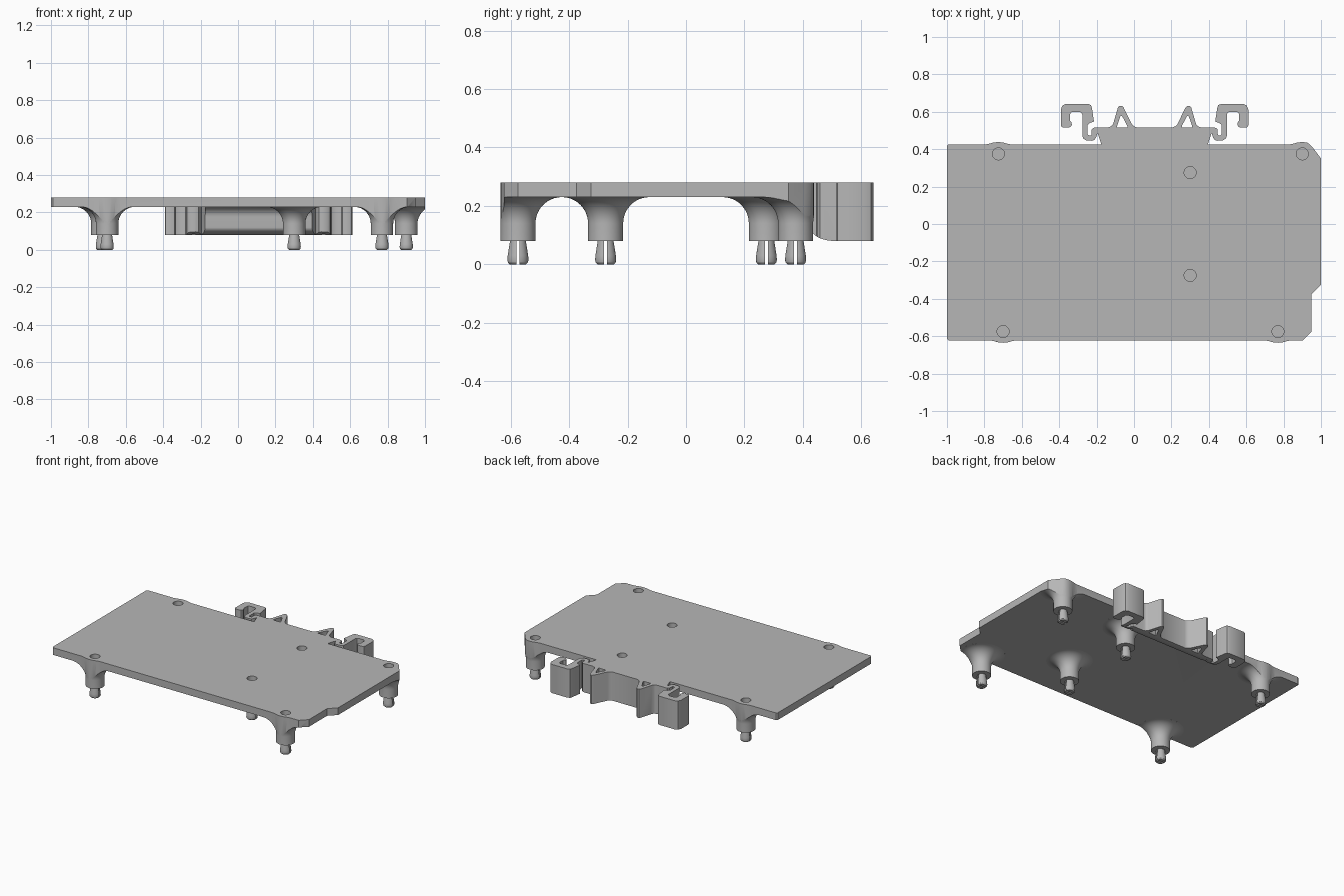
import bpy, bmesh, math
from mathutils import Vector

if "Cube" in bpy.data.objects:
    bpy.data.objects.remove(bpy.data.objects["Cube"])

mat = bpy.data.materials.new("grey plastic")
mat.use_nodes = True
COL = (0.47, 0.47, 0.47, 1)
mat.diffuse_color = COL
mat.node_tree.nodes["Principled BSDF"].inputs["Base Color"].default_value = COL


def finish(bm, name):
    bmesh.ops.recalc_face_normals(bm, faces=bm.faces)
    me = bpy.data.meshes.new(name)
    bm.to_mesh(me)
    bm.free()
    me.materials.append(mat)
    ob = bpy.data.objects.new(name, me)
    bpy.context.collection.objects.link(ob)
    return ob


def prism(name, pts, lo, hi, axis="z"):
    """Extrude a closed outline along z (x,y points) or x (y,z points)."""
    bm = bmesh.new()
    put = (lambda p: (p[0], p[1], lo)) if axis == "z" else (lambda p: (lo, p[0], p[1]))
    face = bm.faces.new([bm.verts.new(put(p)) for p in pts])
    ext = bmesh.ops.extrude_face_region(bm, geom=[face])
    step = Vector((0, 0, hi - lo)) if axis == "z" else Vector((hi - lo, 0, 0))
    bmesh.ops.translate(bm, vec=step, verts=[v for v in ext["geom"] if isinstance(v, bmesh.types.BMVert)])
    return finish(bm, name)


def lathe(name, profile, centres, n=48):
    """Turn an (r, z) profile around a vertical axis at each centre."""
    bm = bmesh.new()
    for cx, cy in centres:
        rings = []
        for r, z in profile:
            rings.append([bm.verts.new((cx + r * math.cos(2 * math.pi * i / n),
                                        cy + r * math.sin(2 * math.pi * i / n), z)) for i in range(n)])
        for a, b in zip(rings, rings[1:]):
            for i in range(n):
                j = (i + 1) % n
                bm.faces.new((a[i], a[j], b[j], b[i]))
        bm.faces.new(rings[0][::-1])
        bm.faces.new(rings[-1])
    return finish(bm, name)


def boolean(ob, tool, op):
    mod = ob.modifiers.new("bool", "BOOLEAN")
    mod.object, mod.operation, mod.solver = tool, op, "EXACT"
    bpy.context.view_layer.objects.active = ob
    bpy.ops.object.modifier_apply(modifier=mod.name)
    bpy.data.objects.remove(tool)


def arc(cx, cy, r, a0, a1, n=10, ry=None):
    ry = ry or r
    return [(cx + r * math.cos(math.radians(a0 + (a1 - a0) * i / n)),
             cy + ry * math.sin(math.radians(a0 + (a1 - a0) * i / n))) for i in range(n + 1)]


def bump(cx, y, sign):
    """Soft swelling of the board edge around a post, in travel order."""
    prof = [(-0.07, 0), (-0.045, 0.005), (-0.025, 0.011), (0, 0.013), (0.025, 0.011), (0.045, 0.005), (0.07, 0)]
    return [(cx + sign * dx, y + sign * dy) for dx, dy in prof]


# Support posts with a flared top and a snap peg below
POSTS = [(-0.725, 0.375), (0.9, 0.375), (0.3, 0.275), (0.3, -0.275), (-0.7, -0.575), (0.77, -0.575)]
post_profile = ([(0.028, 0), (0.034, 0.006), (0.036, 0.015), (0.035, 0.03), (0.027, 0.08), (0.06, 0.08)]
                + arc(0.15, 0.14, 0.09, 180, 92, 12) + [(0.15, 0.25)])
posts = lathe("posts", post_profile, POSTS)

# Board: slab joined to posts, then trimmed to its outline
board = prism("board", [(-1.2, -0.8), (1.2, -0.8), (1.2, 0.8), (-1.2, 0.8)], 0.23, 0.28)
boolean(board, posts, "UNION")
outline = ([(-1, -0.612), (-1, 0.417), (-0.992, 0.425)] + bump(-0.725, 0.425, 1)
           + bump(0.9, 0.425, 1)[:-2] + [(0.94, 0.426), (0.955, 0.41), (1, 0.35),
                                         (1, -0.325), (0.95, -0.375), (0.95, -0.575), (0.903, -0.622)]
           + bump(0.77, -0.622, -1) + bump(-0.7, -0.622, -1) + [(-0.99, -0.622)])
boolean(board, prism("trim", outline, -0.1, 0.4), "INTERSECT")

# Peg slits and top holes
for cx, cy in POSTS:
    slit = [(cx - 0.05, cy - 0.005), (cx + 0.05, cy - 0.005), (cx + 0.05, cy + 0.005), (cx - 0.05, cy + 0.005)]
    boolean(board, prism("slit", slit, -0.02, 0.079), "DIFFERENCE")
boolean(board, lathe("holes", [(0.032, 0.15), (0.032, 0.32)], POSTS, 32), "DIFFERENCE")

# Rail clip: half outline mirrored about its centre line
CX = 0.11
half = [(-0.174, 0.35), (-0.174, 0.425), (-0.195, 0.487), (-0.203, 0.462), (-0.212, 0.449), (-0.228, 0.445),
        (-0.258, 0.448), (-0.272, 0.458), (-0.276, 0.472), (-0.276, 0.585), (-0.281, 0.595), (-0.292, 0.6),
        (-0.328, 0.6), (-0.338, 0.595), (-0.342, 0.585), (-0.342, 0.552), (-0.334, 0.543), (-0.332, 0.53),
        (-0.34, 0.518), (-0.355, 0.515), (-0.378, 0.515), (-0.387, 0.519), (-0.391, 0.528), (-0.391, 0.612),
        (-0.383, 0.633), (-0.364, 0.642), (-0.245, 0.642), (-0.23, 0.635), (-0.225, 0.62), (-0.214, 0.548),
        (-0.236, 0.54), (-0.248, 0.53), (-0.248, 0.48), (-0.24, 0.473), (-0.228, 0.475), (-0.227, 0.505),
        (-0.218, 0.514), (-0.205, 0.516), (-0.14, 0.516), (-0.122, 0.522), (-0.112, 0.534),
        (-0.086, 0.622), (-0.079, 0.632), (-0.065, 0.632), (-0.055, 0.622), (-0.012, 0.534), (0.0, 0.522),
        (0.016, 0.516)]


def mirror(pts):
    return [(2 * CX - x, y) for x, y in reversed(pts)]


clip = prism("clip", half + mirror(half), 0.05, 0.28)
window = [(-0.09, 0.516), (-0.036, 0.516), (-0.036, 0.525), (-0.064, 0.578), (-0.072, 0.578), (-0.09, 0.525)]
for pts in (window, mirror(window)):
    boolean(clip, prism("window", pts, 0.0, 0.4), "DIFFERENCE")

# Side contour: concave fillet below the board, rounded lower edge
side = ([(0.34, 0.33), (0.34, 0.2305)] + arc(0.375, 0.1755, 0.055, 90, 0, 8)
        + arc(0.51, 0.12, 0.08, 180, 270, 10, 0.04) + [(0.7, 0.08), (0.7, 0.33)])
boolean(clip, prism("contour", side, -0.6, 0.8, "x"), "INTERSECT")
boolean(board, clip, "UNION")
board.name = "mounting_board"

bpy.ops.object.select_all(action="DESELECT")
board.select_set(True)
bpy.context.view_layer.objects.active = board
bpy.ops.object.shade_smooth_by_angle(angle=math.radians(30))
